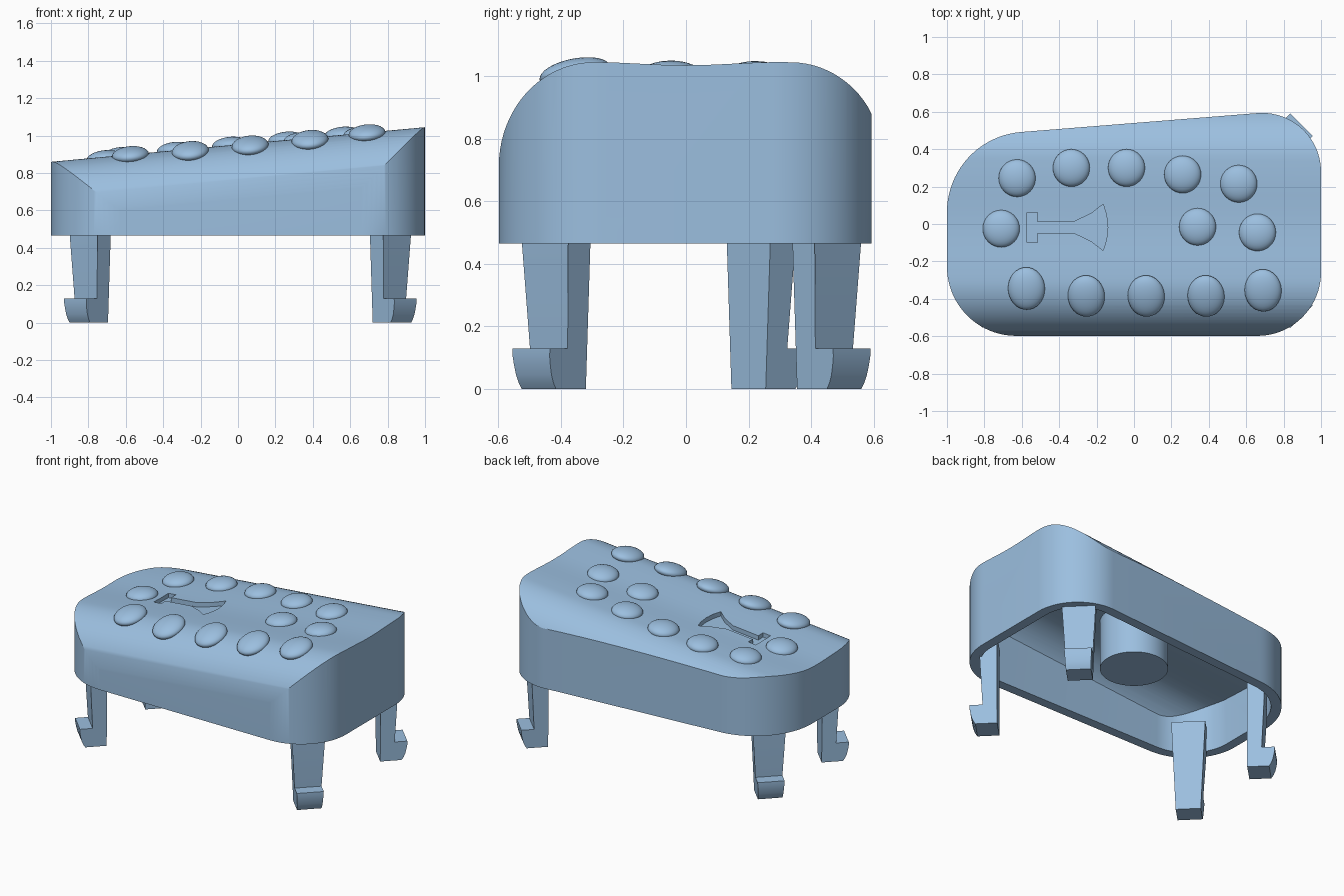
import bpy, bmesh, math
from mathutils import Vector, Matrix

if "Cube" in bpy.data.objects:
    bpy.data.objects.remove(bpy.data.objects["Cube"])

blue = bpy.data.materials.new("steel blue")
blue.diffuse_color = (0.33, 0.52, 0.74, 1)
blue.use_nodes = True
blue.node_tree.nodes["Principled BSDF"].inputs["Base Color"].default_value = blue.diffuse_color

BASE = 0.465          # underside of the shell
FRONT, BACK = -0.298, 0.34   # centres of the front and back edge rounding
R = 0.3003


def drop(y):
    """How far the top falls away at depth y: soft dish in the middle, rounded edges."""
    if y < FRONT or y > BACK:
        d = min(R, FRONT - y if y < FRONT else y - BACK)
        return R - math.sqrt(R * R - d * d)
    return 0.005 * (1 + math.cos(math.pi * y / 0.3)) if abs(y) < 0.3 else 0.0


def top(x, y):
    return 0.9525 + 0.0925 * x - drop(y)


def make(name, bm, smooth=True):
    bmesh.ops.recalc_face_normals(bm, faces=bm.faces)
    me = bpy.data.meshes.new(name)
    bm.to_mesh(me)
    bm.free()
    me.materials.append(blue)
    ob = bpy.data.objects.new(name, me)
    bpy.context.collection.objects.link(ob)
    if smooth:
        smooth_by_angle(ob)
    return ob


def activate(ob):
    bpy.ops.object.select_all(action='DESELECT')
    ob.select_set(True)
    bpy.context.view_layer.objects.active = ob


def smooth_by_angle(ob):
    activate(ob)
    bpy.ops.object.shade_smooth_by_angle(angle=math.radians(30))


def prism(name, ring_a, ring_b, smooth=False):
    """Solid between two matching rings of points."""
    bm = bmesh.new()
    a = [bm.verts.new(p) for p in ring_a]
    b = [bm.verts.new(p) for p in ring_b]
    bm.faces.new(a)
    bm.faces.new(b)
    n = len(a)
    for i in range(n):
        j = (i + 1) % n
        bm.faces.new((a[i], a[j], b[j], b[i]))
    return make(name, bm, smooth)


def boolean(ob, cutter, op):
    mod = ob.modifiers.new("cut", 'BOOLEAN')
    mod.object, mod.operation, mod.solver = cutter, op, 'EXACT'
    activate(ob)
    bpy.ops.object.modifier_apply(modifier=mod.name)
    bpy.data.objects.remove(cutter)


def footprint(inset):
    """Rounded four-sided outline with a slanted back edge."""
    x = 1 - inset
    back = lambda u: 0.54 + 0.08 * u - inset
    corners = [((-x, -0.598 + inset), 0.37), ((x, -0.598 + inset), 0.34),
               ((x, back(x)), 0.315), ((-x, back(-x)), 0.43)]
    pts = []
    for i, (c, r) in enumerate(corners):
        c, r = Vector(c), r - inset
        p = (Vector(corners[i - 1][0]) - c).normalized()
        q = (Vector(corners[(i + 1) % 4][0]) - c).normalized()
        half = p.angle(q) / 2
        centre = c + (p + q).normalized() * (r / math.sin(half))
        start = c + p * (r / math.tan(half)) - centre
        sweep = math.pi - 2 * half
        for k in range(21):
            pts.append(centre + Matrix.Rotation(sweep * k / 20, 2) @ start)
    return pts


def block(name, inset, lower, base):
    """Outline prism trimmed by the tilted, rounded top profile."""
    ring = footprint(inset)
    ob = prism(name, [(p.x, p.y, base) for p in ring], [(p.x, p.y, 1.4) for p in ring])
    ys = [FRONT - R * math.sin(math.pi / 2 * k / 20) for k in range(20, 0, -1)]
    ys += [FRONT + (BACK - FRONT) * k / 24 for k in range(25)]
    ys += [BACK + R * math.sin(math.pi / 2 * k / 20) for k in range(1, 21)]
    rings = []
    for x in (-1.2, 1.2):
        rings.append([(x, y, top(x, y) - lower) for y in ys]
                     + [(x, ys[-1], 0.2), (x, ys[0], 0.2)])
    boolean(ob, prism("profile_cutter", *rings), 'INTERSECT')
    return ob


# Hollow shell
shell = block("shell", 0, 0, BASE)
boolean(shell, block("core_cutter", 0.065, 0.08, 0.4), 'DIFFERENCE')

# Shallow flared recess in the top
cy = -0.018
half = [(-0.572, 0.08), (-0.515, 0.08), (-0.515, 0.03), (-0.32, 0.03),
        (-0.225, 0.077), (-0.165, 0.124), (-0.147, 0.065)]
outline = ([(x, cy + d) for x, d in half] + [(-0.14, cy)]
           + [(x, cy - d) for x, d in reversed(half)])
boolean(shell, prism("recess_cutter", [(x, y, top(x, y) - 0.03) for x, y in outline],
                     [(x, y, 1.2) for x, y in outline]), 'DIFFERENCE')
smooth_by_angle(shell)

# Grip bumps, each tilted to the surface
bumps = [(-0.575, -0.345), (-0.255, -0.385), (0.065, -0.385), (0.385, -0.385), (0.69, -0.355),
         (-0.625, 0.245), (-0.335, 0.3), (-0.04, 0.3), (0.26, 0.265), (0.56, 0.215),
         (-0.71, -0.025), (0.34, -0.015), (0.66, -0.045)]
for x, y in bumps:
    slope = (top(x, y + 0.03) - top(x, y - 0.03)) / 0.06
    normal = Vector((-0.0925, -slope, 1)).normalized()
    turn = Vector((0, 0, 1)).rotation_difference(normal).to_matrix().to_4x4()
    size = Matrix.Diagonal((0.099, 0.115 if y < -0.3 else 0.1, 0.045, 1))
    bm = bmesh.new()
    bmesh.ops.create_uvsphere(bm, u_segments=32, v_segments=16, radius=1,
                              matrix=Matrix.Translation((x, y, top(x, y))) @ turn @ size)
    make("grip_bump", bm)

# Centre post under the top
bm = bmesh.new()
bmesh.ops.create_cone(bm, cap_ends=True, segments=48, radius1=0.21, radius2=0.21, depth=0.34,
                      matrix=Matrix.Translation((0, 0, 0.72)))
make("centre_post", bm)

# Corner clip legs: hooked side profile (outward distance, height), tapering in width
clip = [(0, 0), (0.135, 0), (0.148, 0.02), (0.158, 0.045), (0.165, 0.075), (0.17, 0.105),
        (0.17, 0.13), (0.09, 0.13), (0.107, 0.47), (0.107, 0.62), (0, 0.62)]
legs = {"front_left_clip": (-0.75, -0.375), "front_right_clip": (0.775, -0.375),
        "back_right_clip": (0.775, 0.41), "back_left_clip": (-0.75, 0.20)}
for name, (x, y) in legs.items():
    out = Vector((math.copysign(1, x), math.copysign(1, y), 0)).normalized()
    side = Vector((-out.y, out.x, 0))
    rings = [[Vector((x, y, z)) + out * d + side * s * (0.0775 + 0.0275 * min(1, z / 0.47))
              for d, z in clip] for s in (-1, 1)]
    prism(name, *rings, smooth=True)
